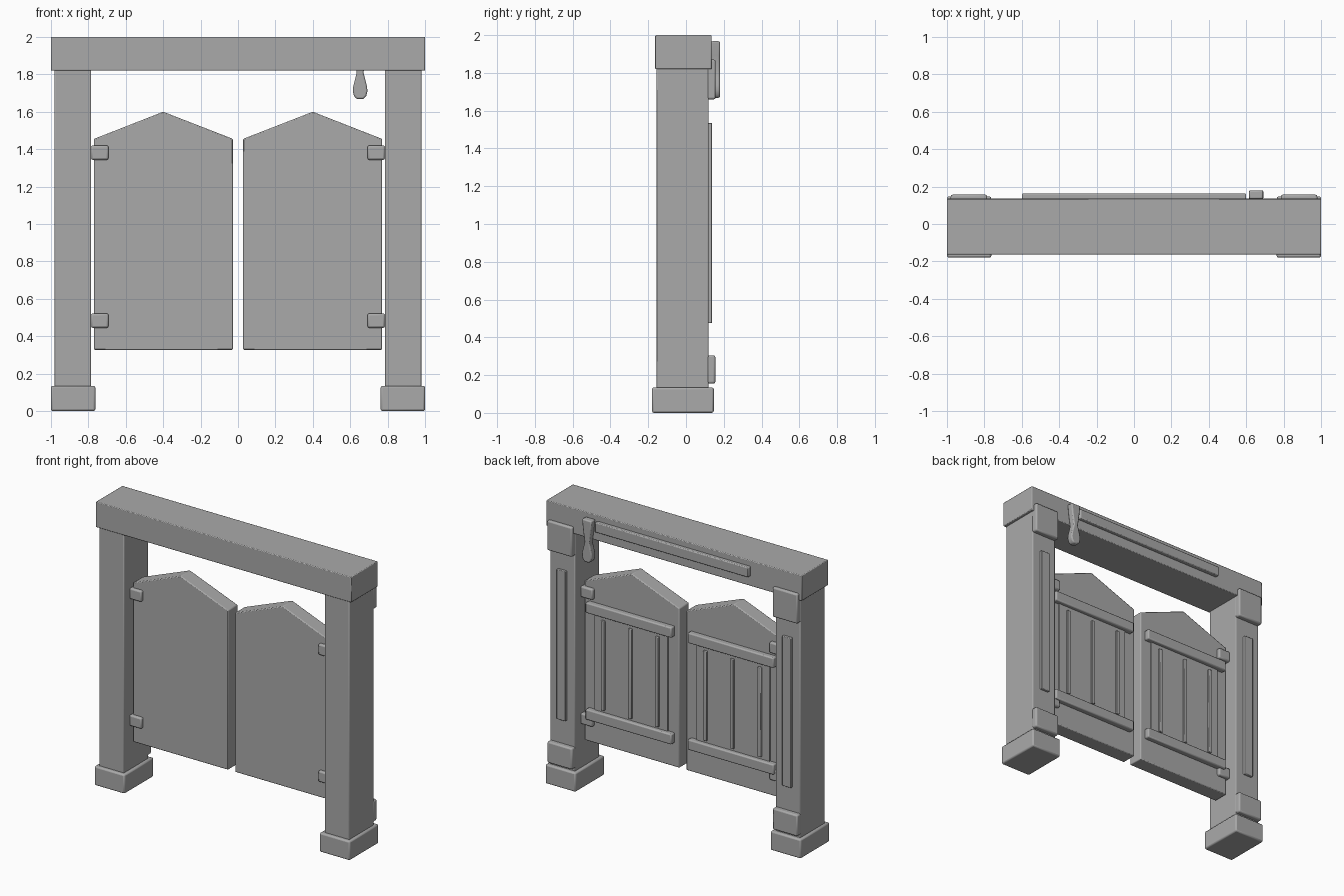
import bpy, bmesh

cube = bpy.data.objects.get("Cube")
if cube:
    bpy.data.objects.remove(cube, do_unlink=True)

GREY = (0.4, 0.4, 0.4, 1.0)
mat = bpy.data.materials.new("plain grey")
mat.use_nodes = True
mat.diffuse_color = GREY
mat.node_tree.nodes["Principled BSDF"].inputs["Base Color"].default_value = GREY


def slab(name, outline, y0, y1, bevel=0.006):
    """Extrude an x-z outline from y0 to y1 and soften its edges."""
    bm = bmesh.new()
    face = bm.faces.new([bm.verts.new((x, y0, z)) for x, z in outline])
    ext = bmesh.ops.extrude_face_region(bm, geom=[face])
    moved = [v for v in ext["geom"] if isinstance(v, bmesh.types.BMVert)]
    bmesh.ops.translate(bm, verts=moved, vec=(0, y1 - y0, 0))
    bmesh.ops.recalc_face_normals(bm, faces=bm.faces)
    mesh = bpy.data.meshes.new(name)
    bm.to_mesh(mesh)
    bm.free()
    mesh.materials.append(mat)
    obj = bpy.data.objects.new(name, mesh)
    bpy.context.collection.objects.link(obj)
    mod = obj.modifiers.new("soft_edges", "BEVEL")
    mod.width = bevel
    mod.segments = 2
    mod.limit_method = "ANGLE"
    bpy.ops.object.select_all(action="DESELECT")
    obj.select_set(True)
    bpy.context.view_layer.objects.active = obj
    bpy.ops.object.shade_smooth_by_angle()
    return obj


def box(name, x, y, z, bevel=0.006):
    return slab(name, [(x[0], z[0]), (x[1], z[0]), (x[1], z[1]), (x[0], z[1])],
                y[0], y[1], bevel)


# Top beam with its rear trim
box("top_beam", (-1, 1), (-0.163, 0.135), (1.82, 2.0), 0.005)
box("beam_trim", (-0.6, 0.6), (0.13, 0.163), (1.89, 1.96))

for side, s in (("left", 1), ("right", -1)):
    def part(name, a, b, y, z, bevel=0.006):
        box(f"{side}_{name}", sorted((s * a, s * b)), y, z, bevel)

    # Post, foot and the plates on the back of the post
    part("post", 0.785, 0.98, (-0.155, 0.12), (0.1, 1.83))
    part("foot", 0.763, 1.0, (-0.18, 0.147), (0, 0.135), 0.01)
    part("post_top_plate", 0.785, 0.98, (0.11, 0.157), (1.66, 1.87), 0.01)
    part("post_bottom_plate", 0.785, 0.98, (0.11, 0.155), (0.155, 0.305), 0.01)
    part("post_trim", 0.848, 0.918, (0.11, 0.138), (0.475, 1.535), 0.004)

    # Swing door with a peaked top
    outline = [(0.027, 0.327), (0.77, 0.327), (0.77, 1.455), (0.4, 1.6), (0.027, 1.455)]
    slab(f"{side}_door", [(s * x, z) for x, z in outline], -0.073, 0.036)
    part("door_panel", 0.113, 0.687, (0.03, 0.046), (0.53, 1.29), 0.003)

    # Rails, hinges and upright slats
    for level, rail_z, hinge_z in (("lower", 0.495, 0.445), ("upper", 1.25, 1.343)):
        part(f"{level}_rail", 0.063, 0.737, (0.03, 0.075), (rail_z, rail_z + 0.073), 0.008)
        part(f"{level}_hinge", 0.692, 0.786, (-0.095, 0.06), (hinge_z, hinge_z + 0.077), 0.01)
    for i in range(3):
        x = 0.4 + (i - 1) * 0.213
        part(f"slat_{i + 1}", x - 0.013, x + 0.013, (0.04, 0.06), (0.585, 1.22), 0.004)

# Hanging pull: flared top, narrow neck and a drop-shaped end
half = [(0.038, 1.968), (0.03, 1.89), (0.018, 1.81), (0.027, 1.775), (0.037, 1.735),
        (0.039, 1.71), (0.033, 1.685), (0.018, 1.668)]
cx = 0.653
slab("hanging_pull", [(cx + x, z) for x, z in half] + [(cx - x, z) for x, z in reversed(half)],
     0.133, 0.18, 0.008)
